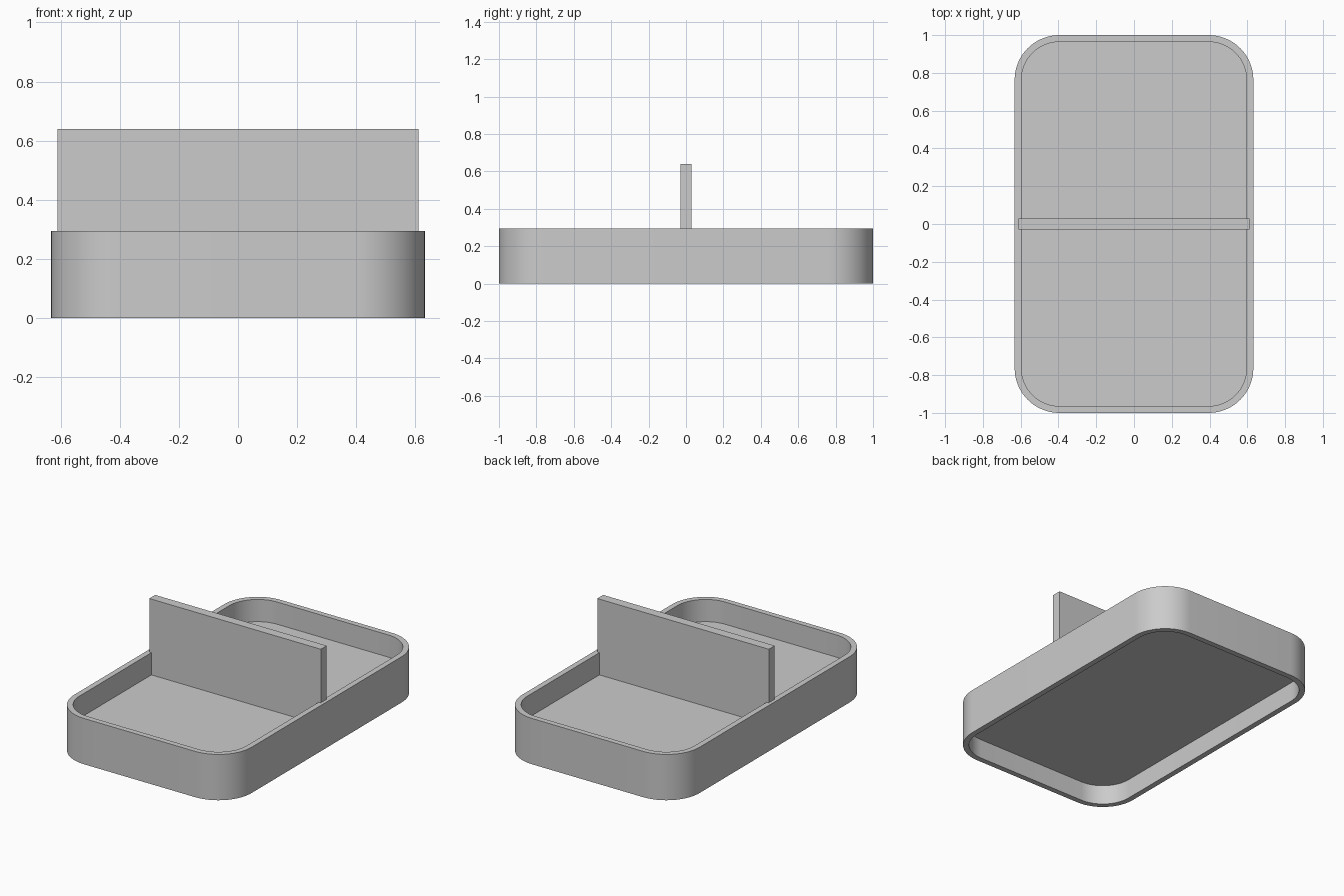
import bpy, bmesh, math

if "Cube" in bpy.data.objects:
    bpy.data.objects.remove(bpy.data.objects["Cube"])

HALF_X, HALF_Y, RADIUS = 0.632, 1.0, 0.237
WALL, HEIGHT = 0.036, 0.295
FLOOR_BOTTOM, FLOOR_TOP = 0.127, 0.152
SEGMENTS = 16


def rounded_outline(inset):
    """Rounded rectangle, counter-clockwise, offset inwards by inset."""
    r = RADIUS - inset
    cx, cy = HALF_X - RADIUS, HALF_Y - RADIUS
    points = []
    for i, (sx, sy) in enumerate([(1, 1), (-1, 1), (-1, -1), (1, -1)]):
        for k in range(SEGMENTS + 1):
            a = math.pi / 2 * (i + k / SEGMENTS)
            points.append((sx * cx + r * math.cos(a), sy * cy + r * math.sin(a)))
    return points


def finish(bm, name):
    bmesh.ops.recalc_face_normals(bm, faces=bm.faces)
    mesh = bpy.data.meshes.new(name)
    bm.to_mesh(mesh)
    bm.free()
    obj = bpy.data.objects.new(name, mesh)
    bpy.context.collection.objects.link(obj)
    bpy.ops.object.select_all(action='DESELECT')
    obj.select_set(True)
    bpy.context.view_layer.objects.active = obj
    bpy.ops.object.shade_smooth_by_angle(angle=math.radians(30))
    return obj


def ring(bm, inset, z):
    return [bm.verts.new((x, y, z)) for x, y in rounded_outline(inset)]


def bridge(bm, a, b):
    n = len(a)
    for i in range(n):
        j = (i + 1) % n
        bm.faces.new((a[i], a[j], b[j], b[i]))


# Rounded wall, open above and below
bm = bmesh.new()
loops = [ring(bm, 0, 0), ring(bm, 0, HEIGHT),
         ring(bm, WALL, HEIGHT), ring(bm, WALL, 0)]
for i in range(4):
    bridge(bm, loops[i], loops[(i + 1) % 4])
finish(bm, "tray_wall")

# Floor panel set halfway up the wall
bm = bmesh.new()
low, high = ring(bm, WALL, FLOOR_BOTTOM), ring(bm, WALL, FLOOR_TOP)
bridge(bm, low, high)
bm.faces.new(low)
bm.faces.new(high)
finish(bm, "tray_floor")

# Upright divider, its ends let into the wall
bm = bmesh.new()
bmesh.ops.create_cube(bm, size=1)
z0, z1 = FLOOR_BOTTOM + 0.01, 0.64
bmesh.ops.scale(bm, vec=(1.222, 0.06, z1 - z0), verts=bm.verts)
bmesh.ops.translate(bm, vec=(0, 0, (z0 + z1) / 2), verts=bm.verts)
finish(bm, "divider")
